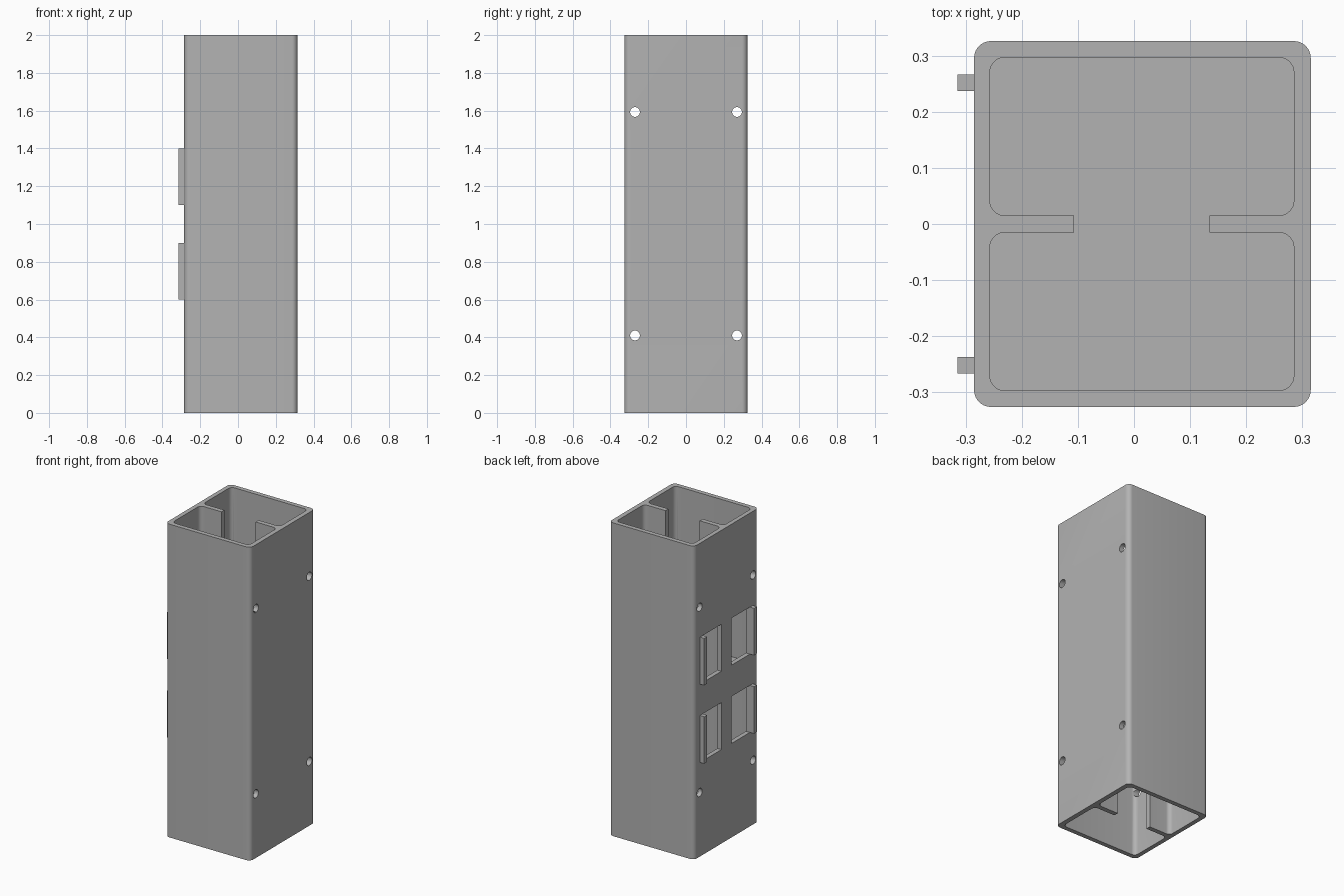
import bpy, bmesh, math
from mathutils import Vector

old = bpy.data.objects.get("Cube")
if old:
    bpy.data.objects.remove(old, do_unlink=True)

GREY = (0.45, 0.45, 0.45, 1.0)
mat = bpy.data.materials.new("plain grey")
mat.use_nodes = True
mat.diffuse_color = GREY
mat.node_tree.nodes["Principled BSDF"].inputs["Base Color"].default_value = GREY


def rounded(corners, steps=8):
    """Turn right-angled corners (x, y, radius) into a filleted outline."""
    out = []
    n = len(corners)
    for i, (x, y, r) in enumerate(corners):
        p = Vector((x, y))
        if r == 0:
            out.append(p)
            continue
        d1 = (Vector(corners[i - 1][:2]) - p).normalized()
        d2 = (Vector(corners[(i + 1) % n][:2]) - p).normalized()
        c = p + r * (d1 + d2)
        for k in range(steps + 1):
            t = math.pi / 2 * k / steps
            out.append(c - r * (d2 * math.cos(t) + d1 * math.sin(t)))
    return out


def prism(name, outline, z0, z1):
    """Extrude an outline between two heights."""
    bm = bmesh.new()
    face = bm.faces.new([bm.verts.new((p[0], p[1], z0)) for p in outline])
    top = bmesh.ops.extrude_face_region(bm, geom=[face])["geom"]
    verts = [v for v in top if isinstance(v, bmesh.types.BMVert)]
    bmesh.ops.translate(bm, verts=verts, vec=(0, 0, z1 - z0))
    bmesh.ops.recalc_face_normals(bm, faces=bm.faces)
    mesh = bpy.data.meshes.new(name)
    bm.to_mesh(mesh)
    bm.free()
    mesh.materials.append(mat)
    ob = bpy.data.objects.new(name, mesh)
    bpy.context.collection.objects.link(ob)
    return ob


def box(name, x0, x1, y0, y1, z0, z1):
    return prism(name, [(x0, y0), (x1, y0), (x1, y1), (x0, y1)], z0, z1)


def select_only(ob):
    bpy.ops.object.select_all(action='DESELECT')
    ob.select_set(True)
    bpy.context.view_layer.objects.active = ob


def cut(body, cutter):
    select_only(body)
    mod = body.modifiers.new("cut", 'BOOLEAN')
    mod.operation = 'DIFFERENCE'
    mod.solver = 'EXACT'
    mod.object = cutter
    bpy.ops.object.modifier_apply(modifier=mod.name)
    bpy.data.objects.remove(cutter, do_unlink=True)


# Outer column
X0, X1, Y = -0.285, 0.315, 0.326
R = 0.03
column = prism("column", rounded([(X0, -Y, R), (X1, -Y, R), (X1, Y, R), (X0, Y, R)]), 0, 2)

# Hollow ends, leaving two ribs and a middle partition
L, W, D, H = -0.257, 0.285, 0.297, 0.015
r = 0.027
cavity = rounded([
    (L, -D, r), (W, -D, r), (W, -H, r), (0.135, -H, 0), (0.135, H, 0), (W, H, r),
    (W, D, r), (L, D, r), (L, H, r), (-0.107, H, 0), (-0.107, -H, 0), (L, -H, r)])
cut(column, prism("lower_cavity", cavity, -0.1, 0.985))
cut(column, prism("upper_cavity", cavity, 1.015, 2.1))

# Windows in the right wall, each with a tab along its outer edge
for level, z in (("lower", 0.6), ("upper", 1.1)):
    for side, s in (("back", 1), ("front", -1)):
        y0, y1 = sorted((s * 0.05, s * 0.237))
        cut(column, box("window_cutter", -0.4, -0.2, y0, y1, z, z + 0.3))
        y0, y1 = sorted((s * 0.237, s * 0.266))
        box(f"{level}_{side}_tab", -0.315, X0 + 0.005, y0, y1, z, z + 0.3)

# Bolt holes through both side walls
for z in (0.41, 1.593):
    for y in (-0.27, 0.27):
        bpy.ops.mesh.primitive_cylinder_add(
            vertices=32, radius=0.026, depth=1, location=(0, y, z),
            rotation=(0, math.pi / 2, 0))
        cutter = bpy.context.object
        cutter.data.materials.append(mat)
        cut(column, cutter)

select_only(column)
bpy.ops.object.shade_smooth_by_angle(angle=math.radians(30))
